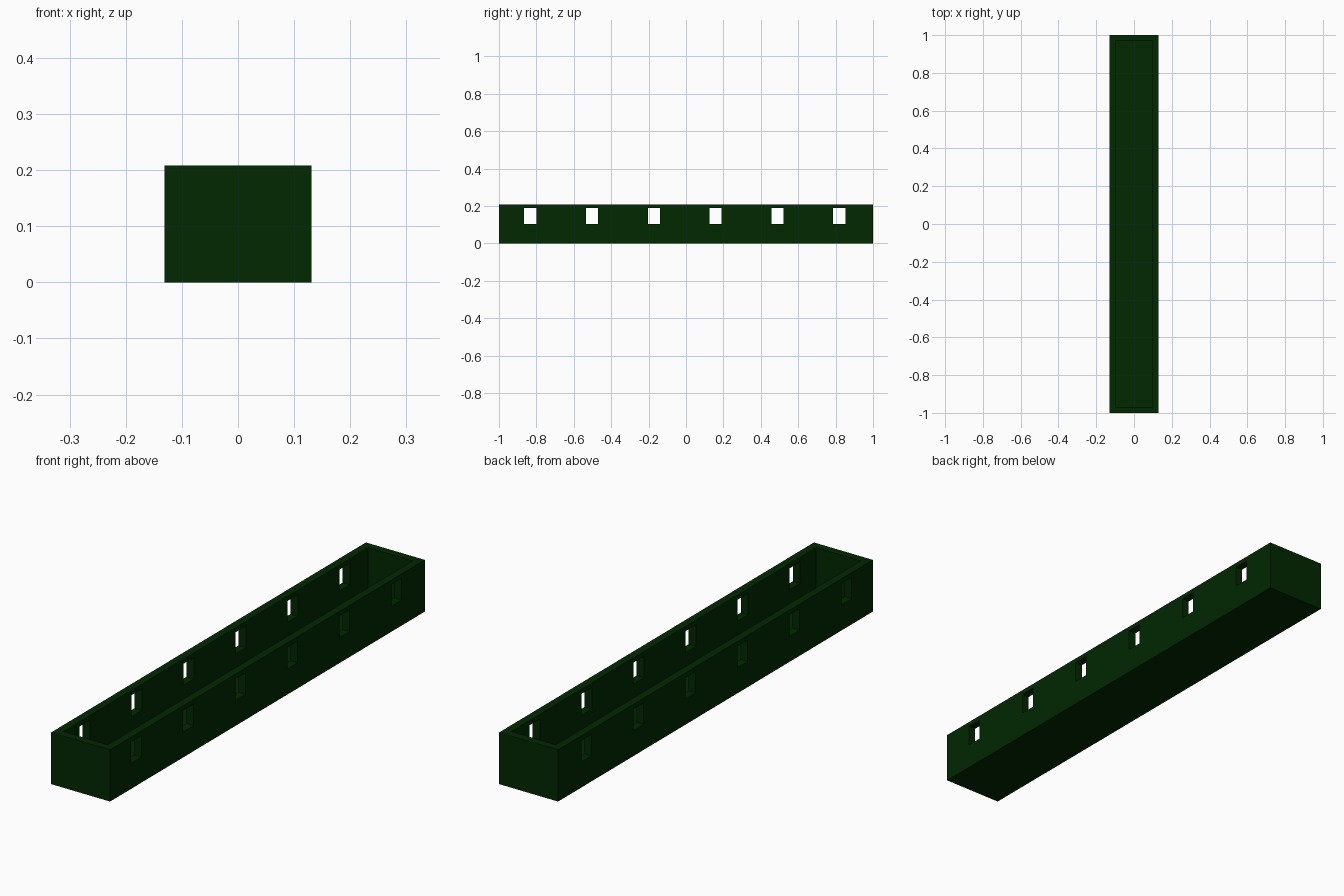
import bpy

if "Cube" in bpy.data.objects:
    bpy.data.objects.remove(bpy.data.objects["Cube"], do_unlink=True)

LENGTH, WIDTH, HEIGHT = 2.0, 0.262, 0.208
WALL, FLOOR = 0.032, 0.004

# Dark green finish
green = bpy.data.materials.new("dark green")
green.use_nodes = True
color = (0.0005, 0.021, 0.0003, 1)
green.diffuse_color = color
green.node_tree.nodes["Principled BSDF"].inputs["Base Color"].default_value = color


def box(name, size, center):
    bpy.ops.mesh.primitive_cube_add(size=1, location=center)
    obj = bpy.context.object
    obj.name = name
    obj.scale = size
    bpy.ops.object.transform_apply(location=True, rotation=False, scale=True)
    obj.data.materials.append(green)
    return obj


def cut(target, cutter):
    cutter.hide_render = True
    mod = target.modifiers.new(cutter.name, 'BOOLEAN')
    mod.operation = 'DIFFERENCE'
    mod.solver = 'EXACT'
    mod.object = cutter
    bpy.context.view_layer.objects.active = target
    bpy.ops.object.modifier_apply(modifier=mod.name)
    bpy.data.objects.remove(cutter, do_unlink=True)


# Long open-topped trough with thick walls and a thin floor
trough = box("trough", (WIDTH, LENGTH, HEIGHT), (0, 0, HEIGHT / 2))
cut(trough, box("cavity_cutter", (WIDTH - 2 * WALL, LENGTH - 2 * WALL, HEIGHT),
                (0, 0, HEIGHT / 2 + FLOOR)))

# Six evenly spaced slots through both side walls
for i in range(6):
    y = -0.833 + 0.3305 * i
    cut(trough, box("slot_cutter", (WIDTH * 2, 0.065, 0.086), (0, y, 0.146)))
